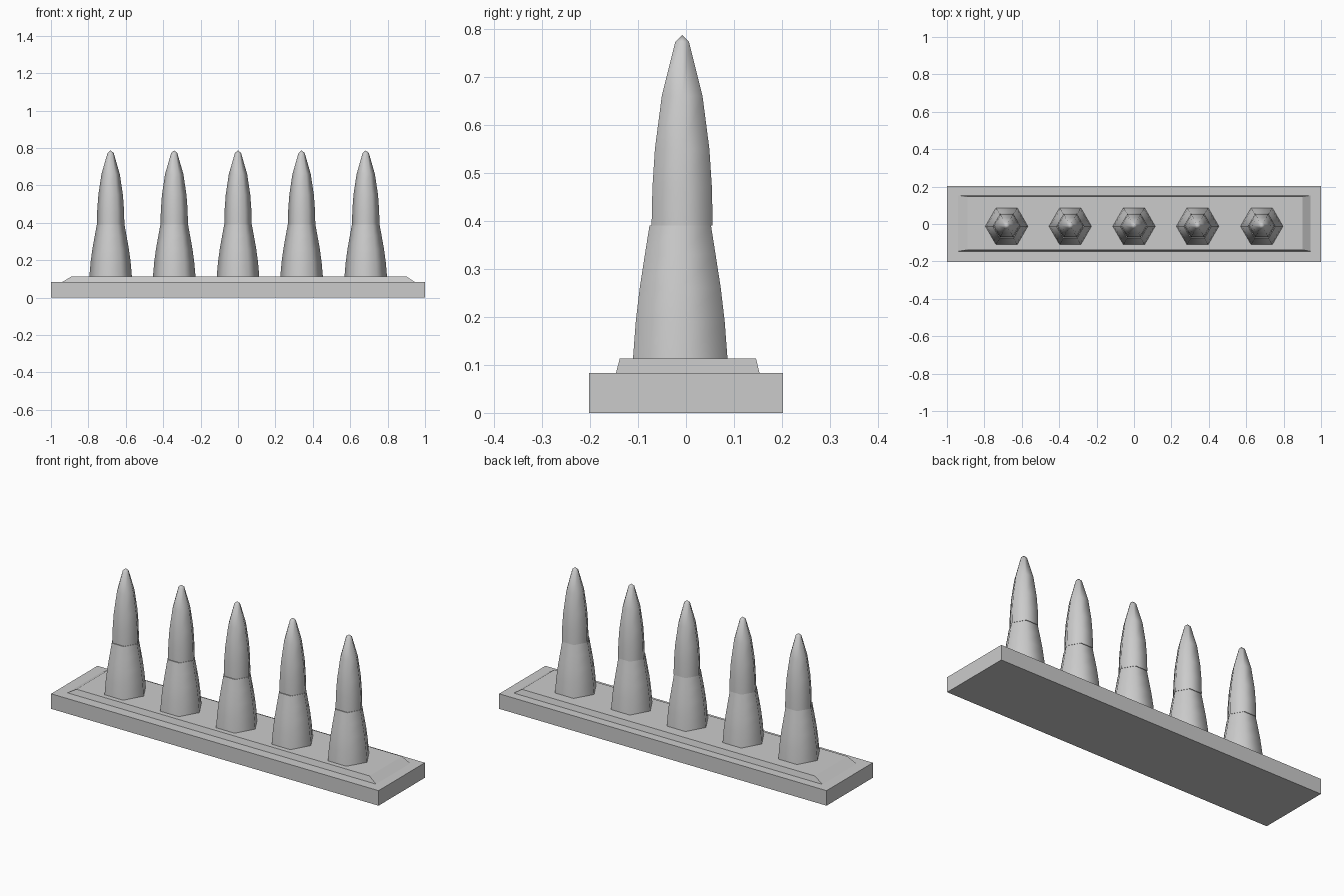
import bpy, bmesh, math

if "Cube" in bpy.data.objects:
    bpy.data.objects.remove(bpy.data.objects["Cube"])


def make_object(name, bm, smooth=False):
    bmesh.ops.recalc_face_normals(bm, faces=bm.faces[:])
    mesh = bpy.data.meshes.new(name)
    bm.to_mesh(mesh)
    bm.free()
    obj = bpy.data.objects.new(name, mesh)
    bpy.context.collection.objects.link(obj)
    if smooth:
        bpy.ops.object.select_all(action='DESELECT')
        obj.select_set(True)
        bpy.context.view_layer.objects.active = obj
        bpy.ops.object.shade_smooth_by_angle(angle=math.radians(62))
    return obj


def loft(bm, rings):
    """Bridge successive point rings and close both ends."""
    loops = [[bm.verts.new(p) for p in ring] for ring in rings]
    for a, b in zip(loops, loops[1:]):
        for i in range(len(a)):
            j = (i + 1) % len(a)
            bm.faces.new((a[i], a[j], b[j], b[i]))
    bm.faces.new(loops[0][::-1])
    return loops[-1]


def slab(name, bottom, top):
    """Four-sided block from two (x0, x1, y0, y1, z) rectangles."""
    bm = bmesh.new()
    rings = [[(x0, y0, z), (x1, y0, z), (x1, y1, z), (x0, y1, z)]
             for x0, x1, y0, y1, z in (bottom, top)]
    bm.faces.new(loft(bm, rings))
    return make_object(name, bm)


def hex_column(name, x, y, profile, tip=None):
    """Six-sided tapered body from (radius, z) pairs, flat or pointed on top."""
    bm = bmesh.new()
    rings = [[(x + r * math.cos(k * math.pi / 3),
               y + r * math.sin(k * math.pi / 3), z) for k in range(6)]
             for r, z in profile]
    last = loft(bm, rings)
    if tip is None:
        bm.faces.new(last)
    else:
        apex = bm.verts.new((x, y, tip))
        for i in range(6):
            bm.faces.new((last[i], last[(i + 1) % 6], apex))
    return make_object(name, bm, smooth=True)


# Base plate and raised bevelled panel
slab("base_plate", (-1, 1, -0.202, 0.202, 0), (-1, 1, -0.202, 0.202, 0.083))
slab("raised_panel", (-0.94, 0.945, -0.146, 0.153, 0.083),
     (-0.89, 0.9, -0.138, 0.146, 0.113))

# Row of spikes: flared lower sleeve with a pointed upper part
sleeve = [(0.1137, 0.113), (0.107, 0.19), (0.0975, 0.26), (0.085, 0.33), (0.074, 0.39)]
point = [(0.0735, 0.39), (0.0715, 0.47), (0.0655, 0.55), (0.049, 0.66), (0.0165, 0.773)]
for n, x in enumerate((-0.681, -0.341, 0.0, 0.34, 0.683), 1):
    hex_column(f"spike_sleeve_{n}", x, -0.012, sleeve)
    hex_column(f"spike_point_{n}", x, -0.008, point, tip=0.787)
